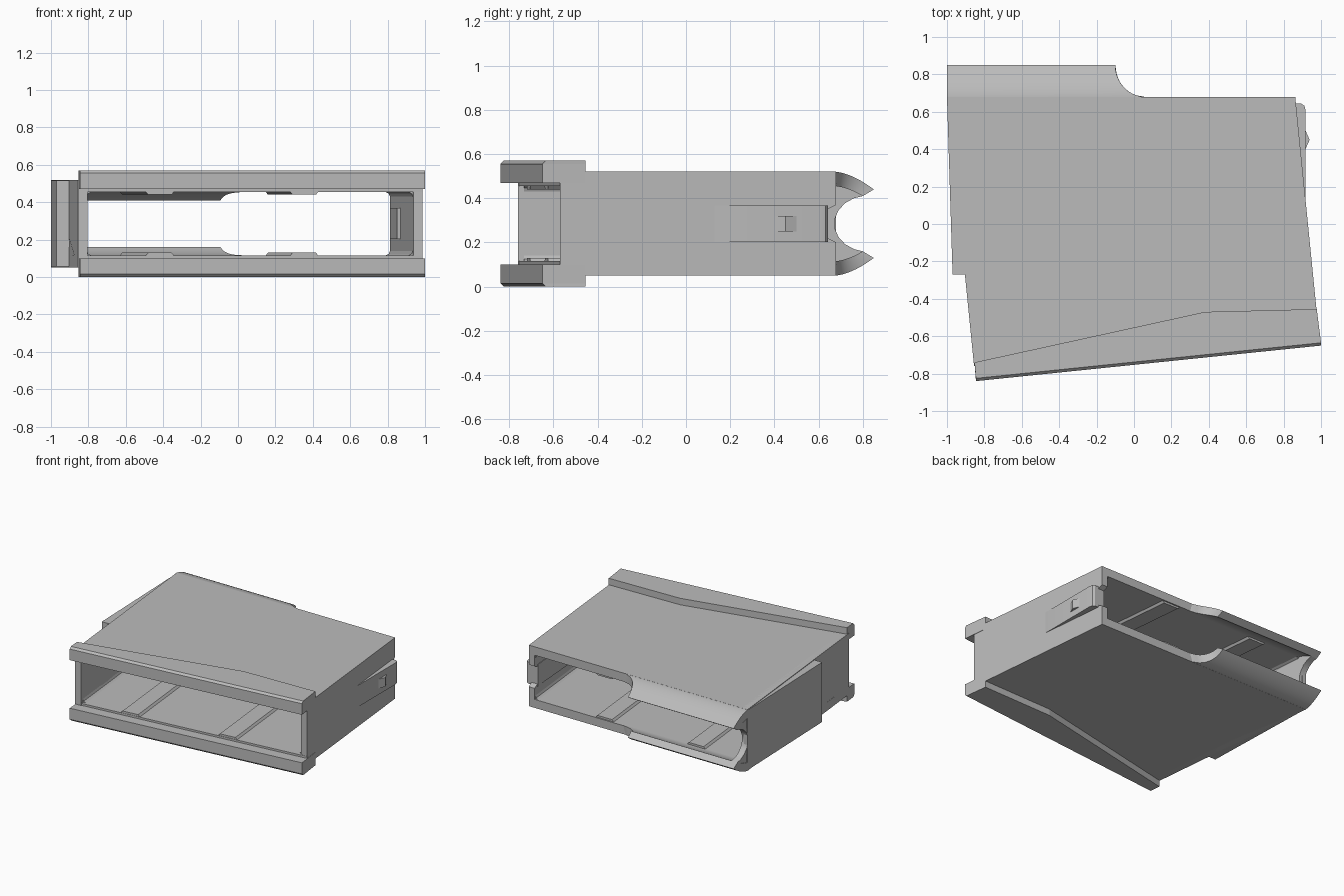
import bpy, bmesh, math

cube = bpy.data.objects.get("Cube")
if cube:
    bpy.data.objects.remove(cube, do_unlink=True)

grey = bpy.data.materials.new("plain grey")
grey.use_nodes = True
COLOUR = (0.5, 0.5, 0.5, 1)
grey.diffuse_color = COLOUR
grey.node_tree.nodes["Principled BSDF"].inputs["Base Color"].default_value = COLOUR

HEIGHT = 0.57
SLANT = 0.1          # sideways lean of both walls along the depth
BACK = 0.68


def loft(name, rings, smooth=False):
    """Skin a list of equal-length closed rings and cap both ends."""
    bm = bmesh.new()
    loops = [[bm.verts.new(p) for p in ring] for ring in rings]
    n = len(loops[0])
    for a, b in zip(loops, loops[1:]):
        for i in range(n):
            j = (i + 1) % n
            bm.faces.new((a[i], a[j], b[j], b[i]))
    bm.faces.new(loops[0])
    bm.faces.new(loops[-1])
    bmesh.ops.recalc_face_normals(bm, faces=bm.faces)
    mesh = bpy.data.meshes.new(name)
    bm.to_mesh(mesh)
    bm.free()
    mesh.materials.append(grey)
    ob = bpy.data.objects.new(name, mesh)
    bpy.context.collection.objects.link(ob)
    if smooth:
        bpy.ops.object.select_all(action='DESELECT')
        ob.select_set(True)
        bpy.context.view_layer.objects.active = ob
        bpy.ops.object.shade_smooth_by_angle(angle=math.radians(30))
    return ob


def pair(name, rings, smooth=False):
    """Build an upper part and its reflection about mid height."""
    loft("upper_" + name, rings, smooth)
    flipped = [[(x, y, HEIGHT - z) for x, y, z in r] for r in rings]
    loft("lower_" + name, flipped, smooth)


def level(points, z):
    return [(x, y, z) for x, y in points]


def lean(c, y):
    return c - SLANT * min(y, BACK)


def front(x):
    return -0.76 + 0.103 * (x + 0.855)


def wall(name, profile, outer, inner):
    loft(name, [[(lean(c, y), y, z) for y, z in profile] for c in (outer, inner)], True)


# Main top and bottom plates
plate = [(-0.855, -0.76), (0.987, -0.57), (0.862, BACK), (-0.999, BACK)]
pair("plate", [level(plate, 0.455), level(plate, 0.52)])

# Thick front flanges with a chamfered leading edge
flange = [(-0.845, -0.84), (1.0, -0.65), (0.977, -0.455), (0.38, -0.47), (-0.853, -0.74)]
trim = [(x, y + (0.015 if i < 2 else 0)) for i, (x, y) in enumerate(flange)]
pair("flange", [level(flange, 0.47), level(flange, 0.555), level(trim, HEIGHT)])

# Curved rear lips that end in a scooped corner
def lip_end(y):
    u = min(1, max(0, (0.85 - y) / 0.17))
    return 0.06 - 0.16 * math.sqrt(1 - u * u)


rings = []
STEPS = 14
for i in range(STEPS + 1):
    t = i / STEPS
    yo, zo = BACK - 0.01 + 0.18 * t, 0.52 - 0.08 * t ** 1.7
    yi, zi = BACK - 0.01 + 0.13 * t, 0.455 - 0.045 * t ** 1.7
    rings.append([(-1, yo, zo), (lip_end(yo), yo, zo), (lip_end(yi), yi, zi), (-1, yi, zi)])
pair("rear_lip", rings, True)

# Right wall with a concave rear edge between the lips
half = [(-0.76, 0.52), (0.67, 0.52), (0.73, 0.508), (0.78, 0.484), (0.845, 0.44),
        (0.80, 0.41), (0.76, 0.4), (0.72, 0.378), (0.69, 0.345), (0.675, 0.31)]
wall("right_wall", half + [(y, HEIGHT - z) for y, z in reversed(half)], -0.931, -0.881)

# Left wall, notched behind the latch
half = [(-0.57, 0.52), (BACK, 0.52), (BACK, 0.37), (0.64, 0.35)]
wall("left_wall", half + [(y, HEIGHT - z) for y, z in reversed(half)], 0.93, 0.88)

# Raised pad on the right wall
pad = [(-0.97, -0.27), (-1.0, BACK), (-0.97, BACK), (-0.88, -0.27)]
loft("right_side_pad", [level(pad, 0.055), level(pad, 0.515)])

# Spring latch on the left wall with a ridged bump
latch = [(0.85, 0.12), (0.917, 0.13), (0.917, 0.61), (0.911, 0.632),
         (0.895, 0.643), (0.812, 0.643), (0.82, 0.55)]
loft("latch_arm", [level(latch, 0.202), level(latch, 0.368)], True)
bump = [(0.9, 0.5), (0.917, 0.5), (0.939, 0.45), (0.917, 0.4), (0.9, 0.4)]
loft("latch_bump", [level(bump, 0.25), level(bump, 0.32)])

# Guide rails inside, leaning with the walls
for side, c in (("right", -0.49), ("left", 0.29)):
    def strip(w):
        ends = [(-w, -1), (w, -1), (w, 1), (-w, 1)]
        return [(lean(c + d, front(c) if e < 0 else 0.67),
                 front(c + d) + 0.01 if e < 0 else 0.67) for d, e in ends]
    pair(side + "_guide_rail", [level(strip(0.08), 0.46), level(strip(0.062), 0.44)])

# Small fillets in the inner corners
for side, c, d in (("right", -0.883, 0.03), ("left", 0.882, -0.03)):
    pair(side + "_corner_fillet", [
        [(lean(c, y), y, 0.457), (lean(c + d, y), y, 0.457),
         (lean(c + d * 0.3, y), y, 0.446), (lean(c, y), y, 0.425)]
        for y in (front(c) + 0.03, 0.67)])
